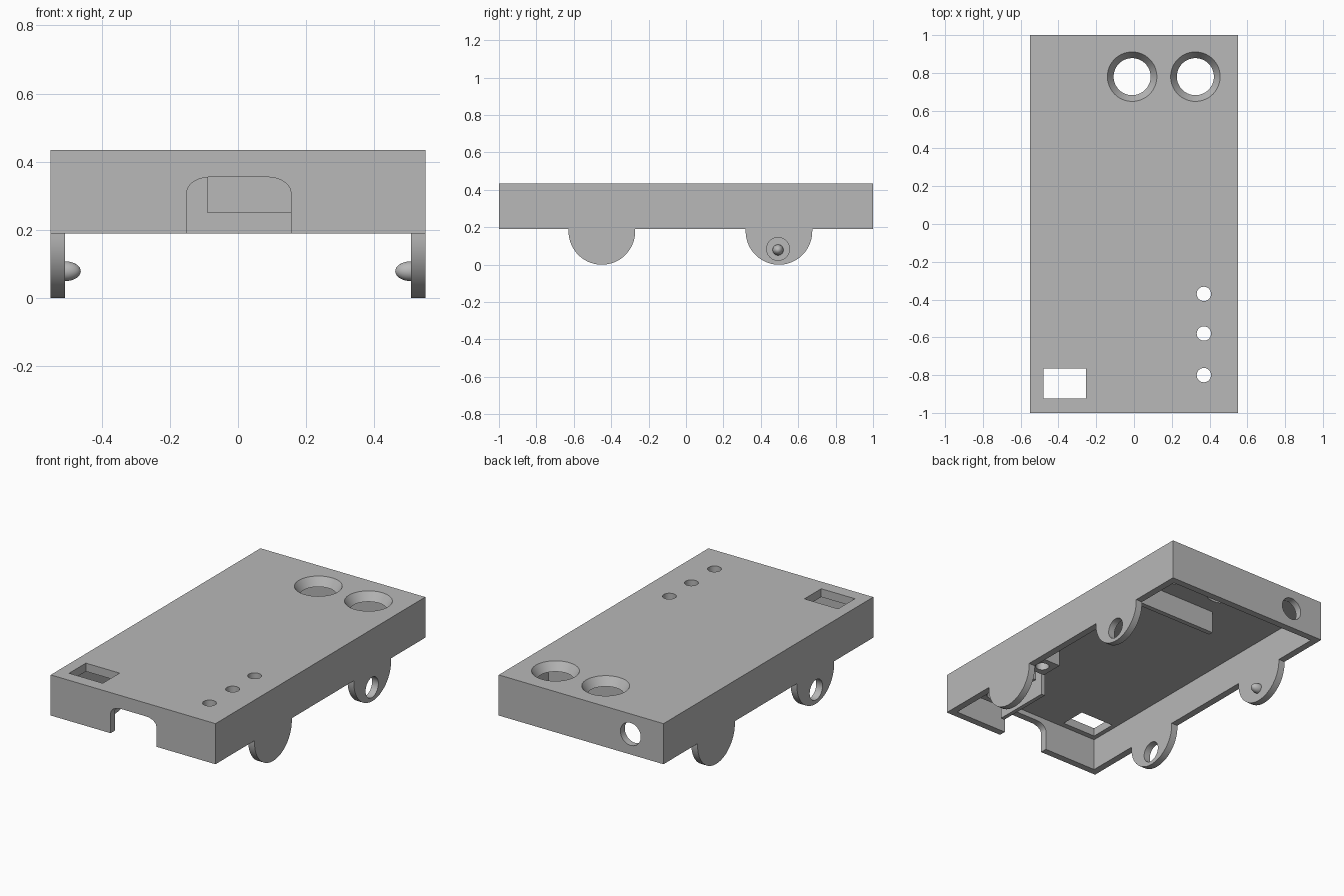
import bpy
import bmesh
import math
from mathutils import Vector

if "Cube" in bpy.data.objects:
    bpy.data.objects.remove(bpy.data.objects["Cube"], do_unlink=True)

HALF_X, HALF_Y, TOP, RIM = 0.55, 1.0, 0.435, 0.19
WALL, CEILING = 0.042, 0.385

grey = bpy.data.materials.new("plain_grey")
grey.use_nodes = True
colour = (0.48, 0.48, 0.48, 1)
grey.diffuse_color = colour
grey.node_tree.nodes["Principled BSDF"].inputs["Base Color"].default_value = colour


def finish(name, bm):
    bmesh.ops.recalc_face_normals(bm, faces=bm.faces)
    mesh = bpy.data.meshes.new(name)
    bm.to_mesh(mesh)
    bm.free()
    mesh.materials.append(grey)
    obj = bpy.data.objects.new(name, mesh)
    bpy.context.collection.objects.link(obj)
    return obj


def prism(name, points, axis, start, end):
    """Extrude a flat outline along the x, y or z axis."""
    def place(p, d):
        return {"x": (d, *p), "y": (p[0], d, p[1]), "z": (*p, d)}[axis]
    bm = bmesh.new()
    face = bm.faces.new([bm.verts.new(place(p, start)) for p in points])
    move = Vector(place((0, 0), end - start))
    new = bmesh.ops.extrude_face_region(bm, geom=[face])["geom"]
    bmesh.ops.translate(bm, vec=move, verts=[v for v in new if isinstance(v, bmesh.types.BMVert)])
    return finish(name, bm)


def box(name, x0, x1, y0, y1, z0, z1):
    return prism(name, [(x0, y0), (x1, y0), (x1, y1), (x0, y1)], "z", z0, z1)


def arc(cx, cy, rx, ry, a0, a1, steps):
    angles = [math.radians(a0 + (a1 - a0) * i / steps) for i in range(steps + 1)]
    return [(cx + rx * math.cos(a), cy + ry * math.sin(a)) for a in angles]


def disc(name, cx, cy, r, axis, start, end):
    return prism(name, arc(cx, cy, r, r, 0, 360, 48)[:-1], axis, start, end)


def select(obj):
    bpy.ops.object.select_all(action="DESELECT")
    obj.select_set(True)
    bpy.context.view_layer.objects.active = obj


def cut(obj, cutters):
    select(obj)
    for cutter in cutters:
        mod = obj.modifiers.new("cut", "BOOLEAN")
        mod.operation = "DIFFERENCE"
        mod.solver = "EXACT"
        mod.object = cutter
        bpy.ops.object.modifier_apply(modifier=mod.name)
        bpy.data.objects.remove(cutter, do_unlink=True)


def smooth(obj):
    select(obj)
    bpy.ops.object.shade_smooth_by_angle(angle=math.radians(30))


# Hollow housing, open underneath
housing = box("housing", -HALF_X, HALF_X, -HALF_Y, HALF_Y, RIM, TOP)
cutters = [box("cavity", WALL - HALF_X, HALF_X - WALL, WALL - HALF_Y, HALF_Y - WALL, 0, CEILING)]

# Rounded cable notch in the front wall
notch = [(-0.15, 0.1), (0.155, 0.1)]
notch += arc(0.085, 0.31, 0.07, 0.045, 0, 90, 10) + arc(-0.08, 0.31, 0.07, 0.045, 90, 180, 10)
cutters.append(prism("notch", notch, "y", -1.1, -0.93))

# Square window, round back opening and button holes
cutters.append(box("window", -0.48, -0.255, -0.925, -0.765, 0.35, 0.5))
cutters.append(disc("back_opening", -0.33, 0.313, 0.068, "y", 0.9, 1.1))
BUTTONS = (-0.37, -0.58, -0.8)
for y in BUTTONS:
    cutters.append(disc("button_hole", 0.37, y, 0.038, "z", 0.35, 0.5))

# Two flared sensor holes
for x in (-0.01, 0.325):
    bm = bmesh.new()
    slope = (0.131 - 0.098) / (TOP - CEILING)
    margin = 0.01
    bmesh.ops.create_cone(bm, cap_ends=True, segments=64,
                          radius1=0.098 - slope * margin, radius2=0.131 + slope * margin,
                          depth=TOP - CEILING + 2 * margin)
    bmesh.ops.translate(bm, vec=(x, 0.78, (TOP + CEILING) / 2), verts=bm.verts)
    cutters.append(finish("sensor_hole", bm))
cut(housing, cutters)
smooth(housing)

# Inner divider and button supports
box("inner_divider", -0.09, HALF_X - WALL, 0.557, 0.587, 0.25, CEILING)
for y in BUTTONS:
    sleeve = box("button_sleeve", 0.30, 0.44, y - 0.07, y + 0.07, 0.28, CEILING)
    cut(sleeve, [disc("bore", 0.37, y, 0.038, "z", 0.2, 0.45)])
    smooth(sleeve)
box("button_rail", 0.225, 0.25, -0.88, -0.52, 0.21, CEILING)

# Four rounded lugs: each side has one with a hole and one with a pin
R = 0.178
for side, name in ((1, "left"), (-1, "right")):
    for y in (-0.45, 0.497):
        outline = [(y + R, RIM)] + arc(y, R, R, R, 0, -180, 40) + [(y - R, RIM)]
        lug = prism(name + "_lug", outline, "x", side * (HALF_X - WALL), side * HALF_X)
        if side * y > 0:
            cut(lug, [disc("lug_hole", y - 0.005, 0.084, 0.061, "x", side * 0.45, side * 0.6)])
        else:
            bm = bmesh.new()
            bmesh.ops.create_uvsphere(bm, u_segments=32, v_segments=16, radius=1)
            bmesh.ops.scale(bm, vec=(0.046, 0.029, 0.029), verts=bm.verts)
            bmesh.ops.translate(bm, vec=(side * 0.507, y - 0.005, 0.079), verts=bm.verts)
            # Keep only the inward half
            bmesh.ops.bisect_plane(bm, geom=bm.verts[:] + bm.edges[:] + bm.faces[:],
                                   plane_co=(side * 0.52, 0, 0), plane_no=(side, 0, 0),
                                   clear_outer=True)
            smooth(finish(name + "_pin", bm))
        smooth(lug)
